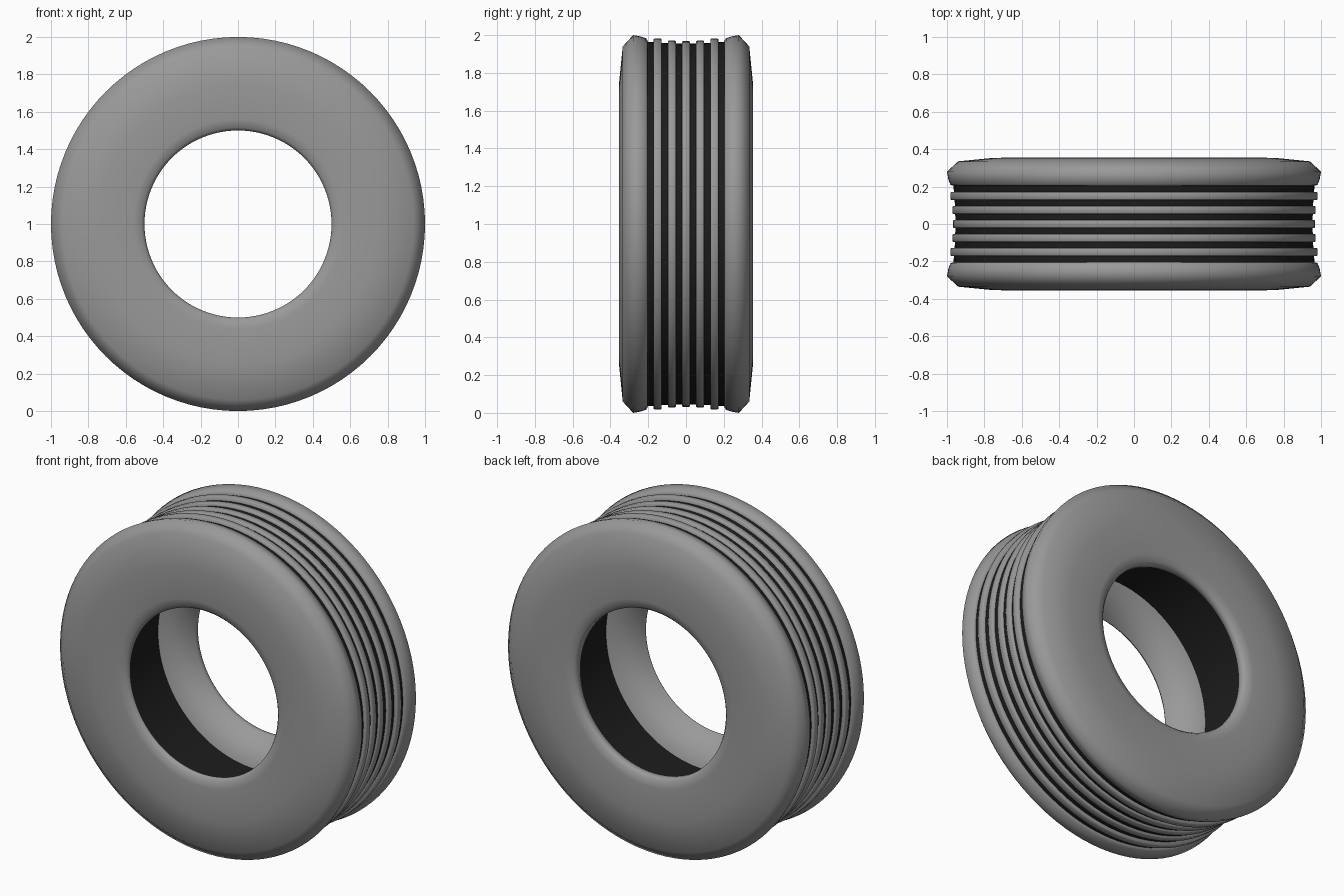
import bpy
import bmesh
import math

cube = bpy.data.objects.get("Cube")
if cube:
    bpy.data.objects.remove(cube, do_unlink=True)

SIDES = 96


def make_material(name, value):
    mat = bpy.data.materials.new(name)
    mat.use_nodes = True
    colour = (value, value, value, 1)
    mat.diffuse_color = colour
    mat.node_tree.nodes["Principled BSDF"].inputs["Base Color"].default_value = colour
    return mat


def revolve(name, profile, mat, angle):
    """Spin a closed (radius, y) profile around the wheel axle."""
    bm = bmesh.new()
    rings = []
    for i in range(SIDES):
        a = 2 * math.pi * i / SIDES
        rings.append([bm.verts.new((r * math.cos(a), y, 1 + r * math.sin(a)))
                      for r, y in profile])
    n = len(profile)
    for i in range(SIDES):
        here, there = rings[i], rings[(i + 1) % SIDES]
        for j in range(n):
            k = (j + 1) % n
            bm.faces.new((here[j], here[k], there[k], there[j]))
    bmesh.ops.recalc_face_normals(bm, faces=bm.faces)
    mesh = bpy.data.meshes.new(name)
    bm.to_mesh(mesh)
    bm.free()
    mesh.materials.append(mat)
    obj = bpy.data.objects.new(name, mesh)
    bpy.context.collection.objects.link(obj)
    bpy.ops.object.select_all(action="DESELECT")
    obj.select_set(True)
    bpy.context.view_layer.objects.active = obj
    bpy.ops.object.shade_smooth_by_angle(angle=math.radians(angle))
    return obj


grey = make_material("grey rubber", 0.32)
black = make_material("black rubber", 0.012)

# Dark band: shallow groove floor outside, hollow drum inside
revolve("tread_core", [(0.66, -0.175), (0.966, -0.215), (0.958, -0.11),
                       (0.954, 0), (0.958, 0.11), (0.966, 0.215),
                       (0.66, 0.175)], black, 30)

# Sidewalls with rounded shoulders, a bead lip and an undercut inner face
shoulder = [(0.515, 0.347), (0.56, 0.355), (0.75, 0.354), (0.94, 0.335),
            (1.0, 0.28), (0.993, 0.24), (0.983, 0.212), (0.974, 0.205),
            (0.94, 0.203)]
for name, side, lip in (("front_sidewall", -1, 0.32), ("back_sidewall", 1, 0.3)):
    profile = [(0.66, 0.175), (0.5, lip), (0.5, 0.33)] + shoulder
    revolve(name, [(r, side * y) for r, y in profile], grey, 65)

# Five softly rounded tread ribs, slightly lower towards the middle
for i in range(-2, 3):
    y = 0.075 * i
    top = 0.968 + 0.0035 * i * i
    rib = [(0.94, y - 0.0215), (top - 0.004, y - 0.0215), (top, y - 0.016),
           (top, y + 0.016), (top - 0.004, y + 0.0215), (0.94, y + 0.0215)]
    revolve(f"tread_rib_{i + 3}", rib, grey, 60)
